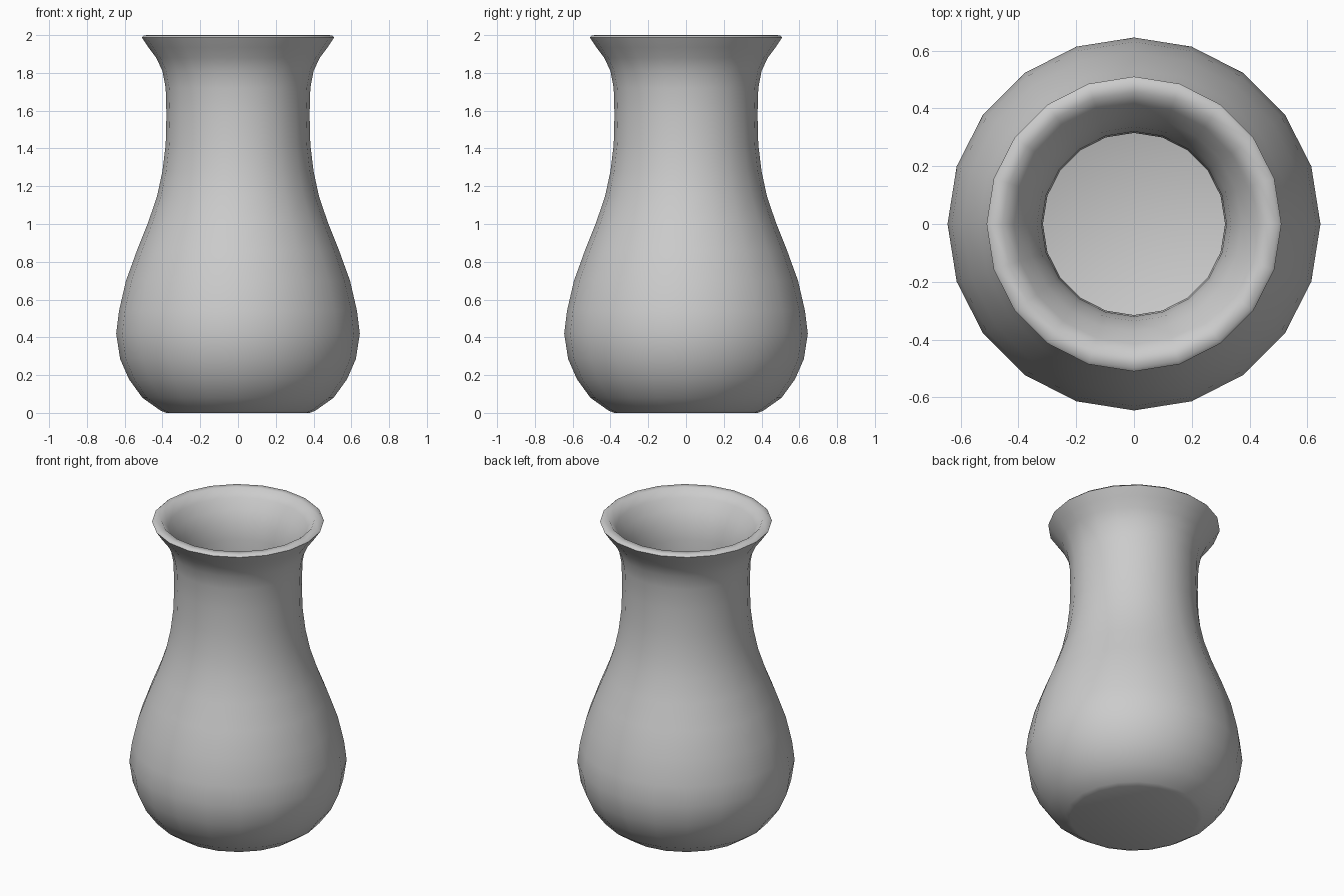
import bpy, bmesh, math

cube = bpy.data.objects.get("Cube")
if cube:
    bpy.data.objects.remove(cube, do_unlink=True)

SIDES = 20

# Clay colour
clay = bpy.data.materials.new("grey clay")
clay.use_nodes = True
grey = (0.6, 0.6, 0.6, 1)
clay.diffuse_color = grey
clay.node_tree.nodes["Principled BSDF"].inputs["Base Color"].default_value = grey

# Profiles as (radius, height): outside runs upward, inside runs downward
outside = [(0.38, 0.0), (0.41, 0.012), (0.506, 0.08), (0.577, 0.178),
           (0.624, 0.285), (0.645, 0.42), (0.63, 0.54), (0.593, 0.7),
           (0.535, 0.86), (0.475, 1.01), (0.428, 1.15), (0.4, 1.28),
           (0.383, 1.42), (0.379, 1.58), (0.383, 1.72), (0.4, 1.81),
           (0.433, 1.88), (0.474, 1.935), (0.51, 1.988)]
rim = [(0.498, 1.999), (0.455, 2.0)]
inside = [(0.415, 1.95), (0.372, 1.89), (0.336, 1.81), (0.32, 1.72),
          (0.315, 1.58), (0.319, 1.42), (0.337, 1.27), (0.37, 1.12),
          (0.417, 0.98), (0.477, 0.83), (0.533, 0.68), (0.567, 0.53),
          (0.58, 0.42), (0.562, 0.31), (0.52, 0.21), (0.46, 0.12),
          (0.38, 0.07)]

# Vase body: revolve the wall, then cap the base and inner floor
bm = bmesh.new()
rings = []
for radius, height in outside + rim + inside:
    ring = []
    for i in range(SIDES):
        a = math.tau * i / SIDES
        ring.append(bm.verts.new((radius * math.cos(a), radius * math.sin(a), height)))
    rings.append(ring)
for low, high in zip(rings, rings[1:]):
    for i in range(SIDES):
        j = (i + 1) % SIDES
        bm.faces.new((low[i], low[j], high[j], high[i]))
bm.faces.new(rings[0][::-1])
bm.faces.new(rings[-1])
mesh = bpy.data.meshes.new("vase")
bm.to_mesh(mesh)
bm.free()
mesh.materials.append(clay)
vase = bpy.data.objects.new("vase", mesh)
bpy.context.collection.objects.link(vase)

# Smooth wall, with a crisp edge around the flat floor
bpy.context.view_layer.objects.active = vase
vase.select_set(True)
bpy.ops.object.shade_smooth_by_angle(angle=math.radians(75))
